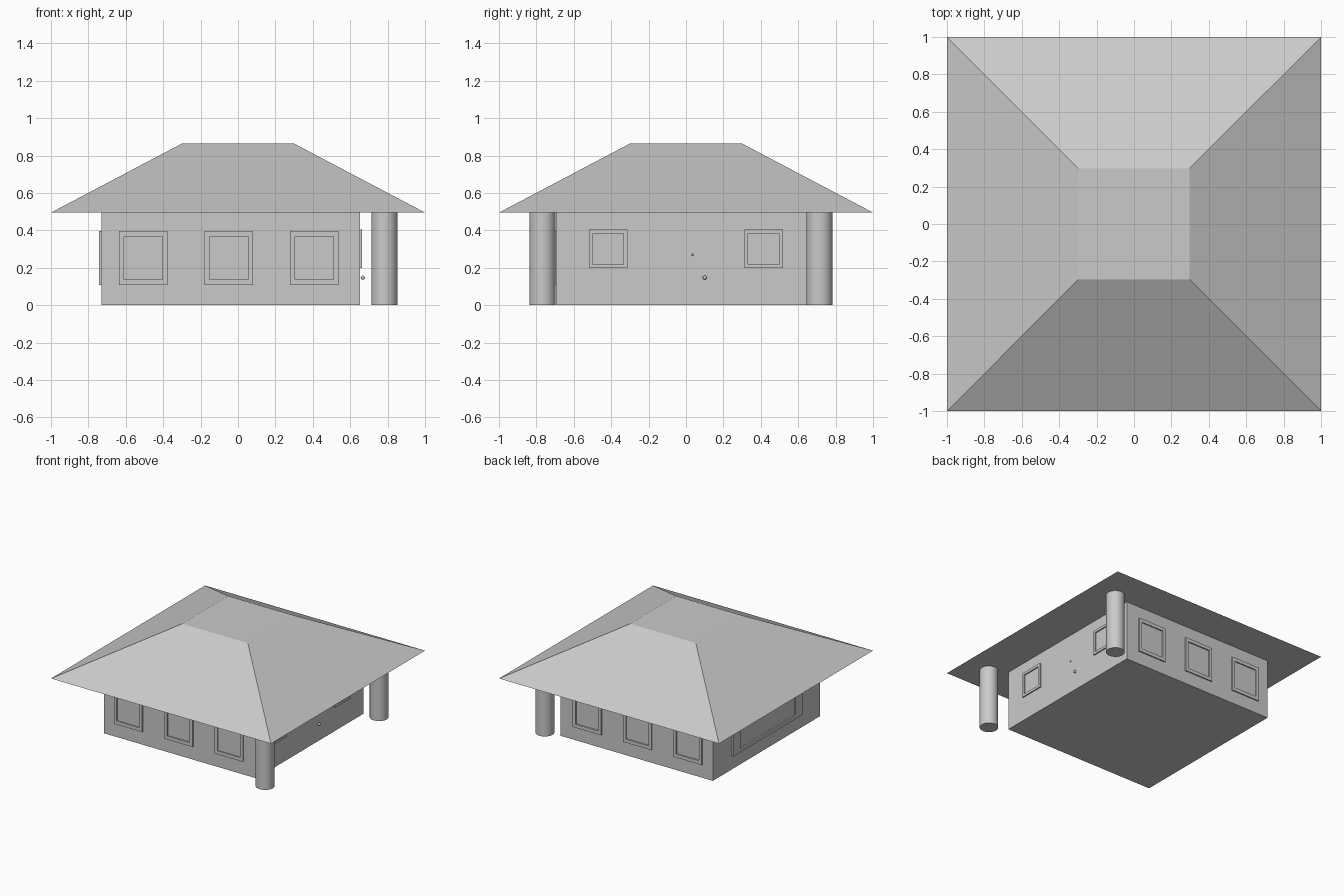
import bpy, bmesh, math
from mathutils import Vector

if "Cube" in bpy.data.objects:
    bpy.data.objects.remove(bpy.data.objects["Cube"])

grey = bpy.data.materials.new("light_grey")
grey.diffuse_color = (0.59, 0.59, 0.59, 1)
grey.use_nodes = True
grey.node_tree.nodes["Principled BSDF"].inputs["Base Color"].default_value = grey.diffuse_color

EAVE, TOP = 0.495, 0.865
X0, X1, Y = -0.73, 0.653, 0.694


def finish(bm, name, smooth=False):
    bmesh.ops.recalc_face_normals(bm, faces=bm.faces)
    me = bpy.data.meshes.new(name)
    bm.to_mesh(me)
    bm.free()
    me.materials.append(grey)
    ob = bpy.data.objects.new(name, me)
    bpy.context.collection.objects.link(ob)
    if smooth:
        bpy.context.view_layer.objects.active = ob
        ob.select_set(True)
        bpy.ops.object.shade_smooth_by_angle(angle=math.radians(40))
        ob.select_set(False)
    return ob


def frustum(name, lower, upper):
    """Solid between two rectangles given as (x0, x1, y0, y1, z)."""
    bm = bmesh.new()
    rings = [[bm.verts.new(p) for p in ((a, c, z), (b, c, z), (b, d, z), (a, d, z))]
             for a, b, c, d, z in (lower, upper)]
    for ring in rings:
        bm.faces.new(ring)
    for i in range(4):
        j = (i + 1) % 4
        bm.faces.new((rings[0][i], rings[0][j], rings[1][j], rings[1][i]))
    return finish(bm, name)


def window_frame(name, centre, along, width, height, depth):
    """Rectangular ring standing out from a wall; bars are a tenth of each side."""
    along, up = Vector(along), Vector((0, 0, 1))
    out = along.cross(up)
    bm = bmesh.new()
    loops = []
    for scale, d in ((1, 0), (1, depth), (0.8, depth), (0.8, 0)):
        loops.append([bm.verts.new(Vector(centre) + along * (su * width * scale / 2)
                                   + up * (sv * height * scale / 2) + out * d)
                      for su, sv in ((-1, -1), (1, -1), (1, 1), (-1, 1))])
    for k in range(4):
        a, b = loops[k], loops[(k + 1) % 4]
        for i in range(4):
            j = (i + 1) % 4
            bm.faces.new((a[i], a[j], b[j], b[i]))
    return finish(bm, name)


# Walls and hipped roof with a flat top
frustum("walls", (X0, X1, -Y, Y, 0), (X0, X1, -Y, Y, EAVE))
frustum("roof", (-1, 1, -1, 1, EAVE), (-0.298, 0.298, -0.298, 0.298, TOP))

# Porch columns
for name, y in (("front_column", -0.767), ("back_column", 0.714)):
    bm = bmesh.new()
    bmesh.ops.create_cone(bm, cap_ends=True, segments=32, radius1=0.07, radius2=0.07, depth=EAVE)
    bmesh.ops.translate(bm, verts=bm.verts, vec=(0.783, y, EAVE / 2))
    finish(bm, name, True)

# Three windows on the front and on the back
for i, x in enumerate((-0.507, -0.049, 0.408)):
    window_frame(f"front_window_{i + 1}", (x, -Y, 0.252), (1, 0, 0), 0.258, 0.288, 0.01)
    window_frame(f"back_window_{i + 1}", (x, Y, 0.252), (-1, 0, 0), 0.258, 0.288, 0.01)

# Wide window on the left, two small ones on the right
window_frame("wide_window", (X0, -0.005, 0.252), (0, -1, 0), 0.9, 0.288, 0.012)
for name, y in (("porch_window_front", -0.416), ("porch_window_back", 0.415)):
    window_frame(name, (X1, y, 0.301), (0, 1, 0), 0.206, 0.206, 0.01)

# Door knob and peephole
for name, pos, r in (("door_knob", (0.667, 0.1, 0.147), 0.011),
                     ("peephole", (X1, 0.035, 0.27), 0.006)):
    bm = bmesh.new()
    bmesh.ops.create_uvsphere(bm, u_segments=16, v_segments=8, radius=r)
    bmesh.ops.translate(bm, verts=bm.verts, vec=pos)
    finish(bm, name, True)
